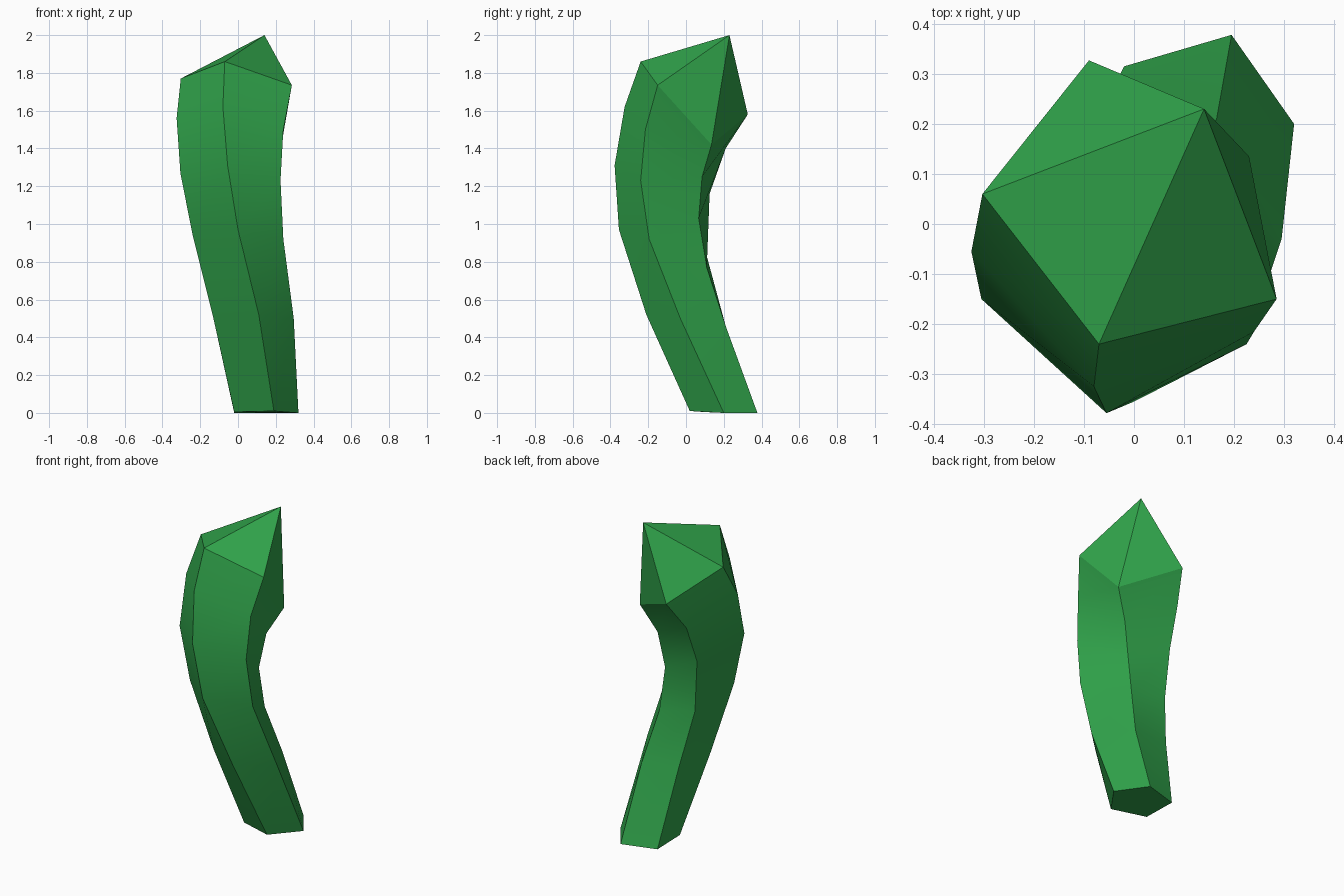
import bpy, bmesh

if "Cube" in bpy.data.objects:
    bpy.data.objects.remove(bpy.data.objects["Cube"])

# Five ridges of a bent, twisting five-sided stalk, each from foot to shoulder
ridges = [
    # right
    [(.32, .2, 0), (.295, -.03, .5), (.24, -.195, .92), (.225, -.24, 1.23), (.24, -.215, 1.5), (.285, -.15, 1.735)],
    # back right
    [(.195, .378, 0), (.165, .21, .46), (.11, .11, .77), (.1, .067, 1.03), (.14, .085, 1.25), (.23, .135, 1.42)],
    # back left
    [(-.02, .315, 0), (-.08, .19, .48), (-.14, .11, .83), (-.165, .125, 1.16), (-.15, .21, 1.4), (-.09, .327, 1.58)],
    # left
    [(-.02, .09, .005), (-.13, -.06, .5), (-.24, -.14, .94), (-.305, -.15, 1.27), (-.325, -.055, 1.56), (-.303, .06, 1.77)],
    # front
    [(.19, .02, .01), (.11, -.21, .52), (0, -.355, .97), (-.055, -.378, 1.31), (-.08, -.325, 1.62), (-.07, -.24, 1.86)],
]
tip = (.14, .23, 2)

bm = bmesh.new()
cols = [[bm.verts.new(p) for p in ridge] for ridge in ridges]
apex = bm.verts.new(tip)

# Side strips and pointed cap
for i, a in enumerate(cols):
    b = cols[(i + 1) % len(cols)]
    for j in range(len(a) - 1):
        bm.faces.new((a[j], b[j], b[j + 1], a[j + 1]))
    bm.faces.new((a[-1], b[-1], apex))

# Foot
bm.faces.new([c[0] for c in reversed(cols)])
bmesh.ops.recalc_face_normals(bm, faces=bm.faces)

mesh = bpy.data.meshes.new("pointed_stalk")
bm.to_mesh(mesh)
bm.free()
obj = bpy.data.objects.new("pointed_stalk", mesh)
bpy.context.collection.objects.link(obj)

green = bpy.data.materials.new("leaf_green")
green.diffuse_color = (.03, .37, .07, 1)
green.use_nodes = True
green.node_tree.nodes["Principled BSDF"].inputs["Base Color"].default_value = green.diffuse_color
mesh.materials.append(green)

# Smooth along the bend, sharp along the ridges
bpy.context.view_layer.objects.active = obj
obj.select_set(True)
bpy.ops.object.shade_smooth_by_angle(angle=.52)
